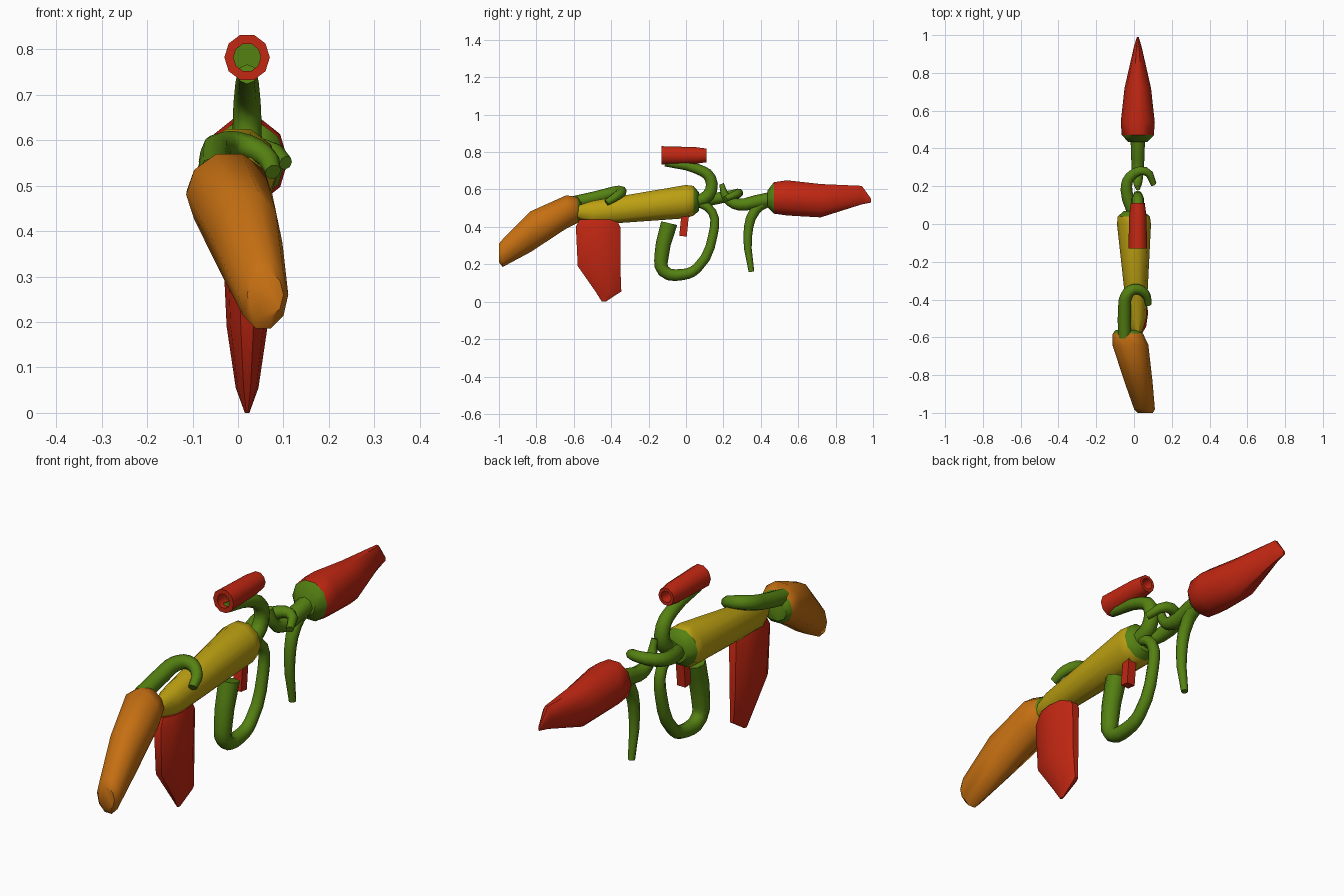
import bpy, bmesh
from math import sin, cos, tau

cube = bpy.data.objects.get("Cube")
if cube:
    bpy.data.objects.remove(cube, do_unlink=True)

CENTRE = .02  # sideways position of the planar parts


def material(name, *colour):
    mat = bpy.data.materials.new(name)
    mat.use_nodes = True
    mat.diffuse_color = (*colour, 1)
    shader = mat.node_tree.nodes["Principled BSDF"]
    shader.inputs["Base Color"].default_value = mat.diffuse_color
    return mat


red = material("pepper red", .54, .02, .006)
yellow = material("pepper yellow", .5, .35, .006)
orange = material("pepper orange", .56, .16, .006)
green = material("stem green", .09, .22, .006)


def select_only(ob):
    bpy.ops.object.select_all(action="DESELECT")
    ob.select_set(True)
    bpy.context.view_layer.objects.active = ob


def add_object(name, data):
    ob = bpy.data.objects.new(name, data)
    bpy.context.collection.objects.link(ob)
    select_only(ob)
    return ob


def pod(name, skin, sections, is_green=None, offset=lambda along: CENTRE,
        upright=False, sides=10):
    """Loft ellipses: position along the axis, centre height, half width, half depth."""
    bm = bmesh.new()
    rings = []
    for along, middle, width, depth in sections:
        ring = []
        for i in range(sides):
            angle = tau * i / sides
            x = offset(along) + width * cos(angle)
            across = middle + depth * sin(angle) * 1.04
            point = (x, across, along) if upright else (x, along, across)
            ring.append(bm.verts.new(point))
        rings.append(ring)
    for near, far in zip(rings, rings[1:]):
        for i in range(sides):
            bm.faces.new((near[i - 1], near[i], far[i], far[i - 1]))
    bm.faces.new(rings[0])
    bm.faces.new(rings[-1])
    bmesh.ops.recalc_face_normals(bm, faces=bm.faces)
    if is_green:
        for face in bm.faces:
            face.material_index = int(is_green(face))
    mesh = bpy.data.meshes.new(name)
    bm.to_mesh(mesh)
    bm.free()
    mesh.materials.append(skin)
    mesh.materials.append(green)
    add_object(name, mesh)
    bpy.ops.object.shade_smooth_by_angle(angle=.75)


def stem(name, start_radius, end_radius, path):
    """Tapered tube through the path points, turned into a mesh."""
    curve = bpy.data.curves.new(name, "CURVE")
    curve.dimensions = "3D"
    curve.bevel_depth = 1
    curve.bevel_resolution = 2
    curve.resolution_u = 3
    curve.use_fill_caps = True
    curve.materials.append(green)
    spline = curve.splines.new("BEZIER")
    spline.bezier_points.add(len(path) - 1)
    for i, (knot, place) in enumerate(zip(spline.bezier_points, path)):
        share = i / (len(path) - 1)
        knot.co = place
        knot.handle_left_type = knot.handle_right_type = "AUTO"
        knot.radius = start_radius + (end_radius - start_radius) * share * share
    add_object(name, curve)
    bpy.ops.object.convert(target="MESH")
    bpy.ops.object.shade_smooth_by_angle(angle=.9)


def flat_stem(name, start_radius, end_radius, path):
    """Stem lying in the central plane, given by depth and height."""
    stem(name, start_radius, end_radius, [(CENTRE, y, z) for y, z in path])


def depth_of(face):
    return face.calc_center_median().y


# Large pods, each with a green patch where its stem grows
pod("body", yellow,
    [(-.59, .48, .02, .03), (-.5, .475, .05, .065), (0, .535, .09, .09),
     (.04, .54, .085, .08), (.07, .535, .05, .05)],
    is_green=lambda face: depth_of(face) > .05,
    offset=lambda along: -.03 * along)

pod("barrel", orange,
    [(-1, .26, .04, .05), (-.98, .26, .055, .075), (-.83, .375, .075, .11),
     (-.64, .48, .095, .09), (-.58, .49, .08, .07), (-.56, .485, .06, .045)],
    is_green=lambda face: depth_of(face) > -.575,
    offset=lambda along: -.16 - .22 * along)

pod("stock", red,
    [(.435, .55, .05, .045), (.47, .555, .085, .085), (.54, .555, .09, .095),
     (.72, .54, .07, .09), (.94, .57, .02, .05), (.99, .54, .005, .01)],
    is_green=lambda face: depth_of(face) < .46)

pod("magazine", red,
    [(0, -.44, .005, .01), (.055, -.415, .025, .07), (.19, -.465, .045, .115),
     (.4, -.47, .055, .12), (.44, -.47, .045, .1)],
    upright=True)

# Scope: tube with recessed green ends
scope_outline = [(-.07, .03), (-.13, .03), (-.13, .05), (.05, .045),
                 (.11, .037), (.11, .024), (.06, .022)]
pod("scope", red, [(y, .782, radius, radius) for y, radius in scope_outline],
    is_green=lambda face: len(face.verts) > 4)

# Stems in the central plane
flat_stem("scope_mount", .034, .022,
          [(.03, .53), (.12, .57), (.13, .66), (.06, .71), (-.11, .745)])
flat_stem("trigger_guard", .023, .044,
          [(.05, .54), (.14, .48), (.145, .36), (.06, .18), (-.02, .145),
           (-.12, .165), (-.13, .25), (-.09, .42)])
flat_stem("stock_stem", .038, .013,
          [(.46, .55), (.38, .535), (.28, .52), (.22, .55), (.19, .63)])
flat_stem("rear_grip", .03, .015,
          [(.44, .54), (.37, .49), (.33, .35), (.35, .16)])

# Hooked stems that curl sideways
stem("body_stem", .032, .016,
     [(0, .05, .53), (-.04, .18, .555), (-.02, .25, .57),
      (.06, .28, .58), (.105, .21, .55)])
stem("barrel_stem", .035, .018,
     [(-.05, -.6, .53), (-.05, -.45, .565), (-.04, -.38, .585),
      (0, -.345, .59), (.06, -.37, .565), (.077, -.425, .53)])

# Trigger: slim block tucked under the body
bpy.ops.mesh.primitive_cube_add(size=1, location=(CENTRE, -.01, .41))
trigger = bpy.context.object
trigger.name = "trigger"
trigger.scale = (.04, .04, .12)
trigger.rotation_euler.x = -.1
trigger.data.materials.append(red)
